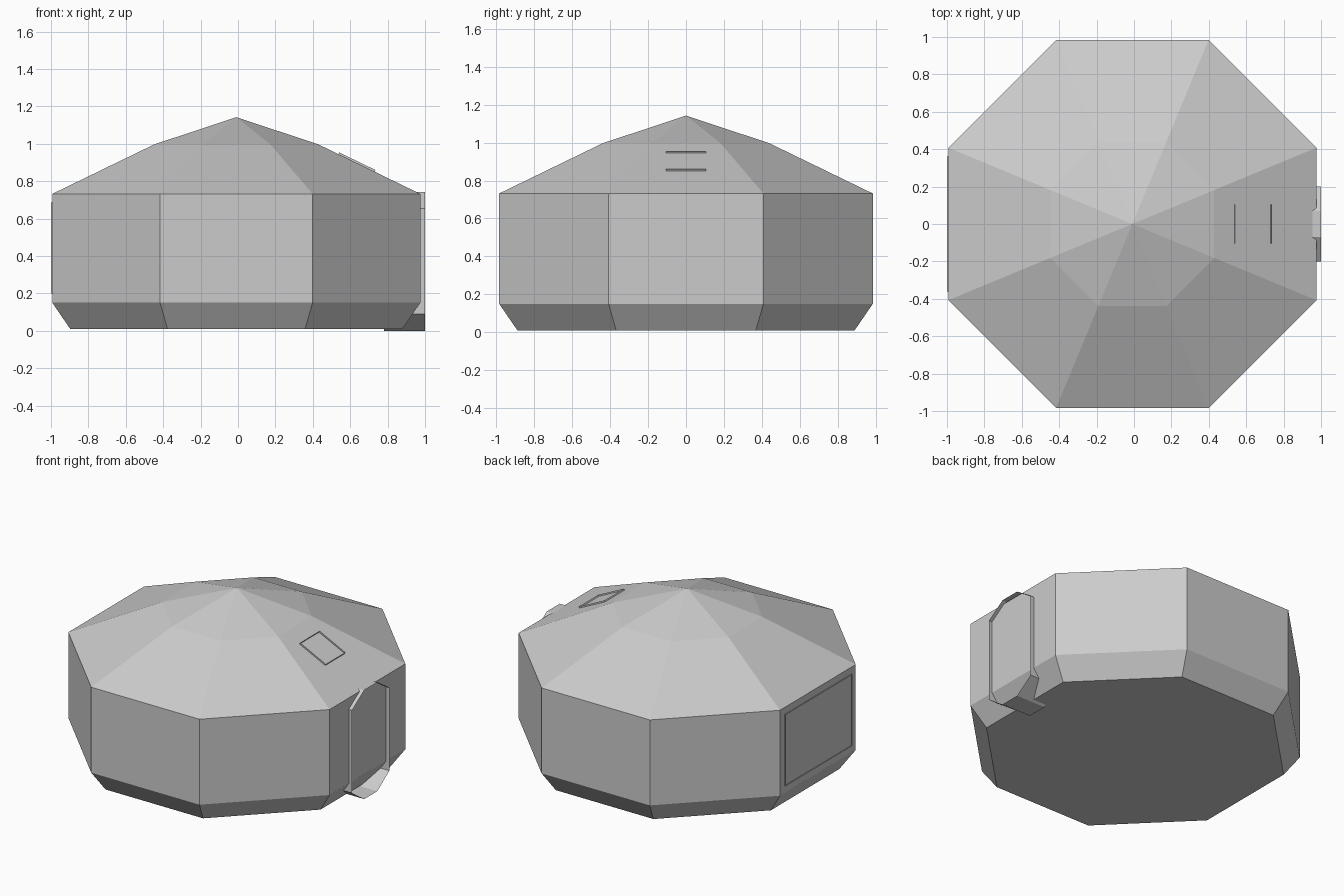
import bpy, bmesh, math
from mathutils import Vector

if "Cube" in bpy.data.objects:
    bpy.data.objects.remove(bpy.data.objects["Cube"], do_unlink=True)

grey = bpy.data.materials.new("light_grey")
grey.use_nodes = True
COLOUR = (0.6, 0.6, 0.6, 1)
grey.diffuse_color = COLOUR
grey.node_tree.nodes["Principled BSDF"].inputs["Base Color"].default_value = COLOUR

CENTRE_X = -0.009


def finish(name, bm):
    bmesh.ops.recalc_face_normals(bm, faces=bm.faces)
    mesh = bpy.data.meshes.new(name)
    bm.to_mesh(mesh)
    bm.free()
    mesh.materials.append(grey)
    obj = bpy.data.objects.new(name, mesh)
    bpy.context.collection.objects.link(obj)
    return obj


def bridge(bm, a, b):
    n = len(a)
    for i in range(n):
        j = (i + 1) % n
        bm.faces.new((a[i], a[j], b[j], b[i]))


def sleeve(name, outline, direction):
    """Open-ended thin sheet swept from an outline."""
    bm = bmesh.new()
    start = [bm.verts.new(p) for p in outline]
    end = [bm.verts.new(p + direction) for p in outline]
    bridge(bm, start, end)
    return finish(name, bm)


# Eight-sided hull: chamfered base, upright walls, two-pitch roof
bm = bmesh.new()
rings = []
for apothem, z in [(0.888, 0.01), (0.984, 0.15), (0.984, 0.732), (0.438, 0.997)]:
    r = apothem / math.cos(math.pi / 8)
    ring = []
    for k in range(8):
        a = math.pi / 8 + k * math.pi / 4
        ring.append(bm.verts.new((CENTRE_X + r * math.cos(a), r * math.sin(a), z)))
    rings.append(ring)
for low, high in zip(rings, rings[1:]):
    bridge(bm, low, high)
bm.faces.new(rings[0])
apex = bm.verts.new((CENTRE_X, 0, 1.142))
for k in range(8):
    bm.faces.new((rings[-1][k], rings[-1][(k + 1) % 8], apex))
finish("hull", bm)

# Door surround: long octagon sleeve passing through the +x wall
half = [(0.07, 0.0), (0.2, 0.09), (0.2, 0.655), (0.07, 0.742)]
door = half + [(-y, z) for y, z in reversed(half)]
sleeve("door_surround", [Vector((0.78, y, z)) for y, z in door], Vector((0.22, 0, 0)))

# Window surround on the -x wall
window = [(-0.36, 0.2), (0.36, 0.2), (0.36, 0.685), (-0.36, 0.685)]
sleeve("window_surround", [Vector((-0.97, y, z)) for y, z in window], Vector((-0.03, 0, 0)))

# Hatch rim standing on the +x roof slope
slope = Vector((0.546, 0, -0.265)).normalized()
normal = Vector((-slope.z, 0, slope.x))
top = Vector((0.429, 0, 0.997))
hatch = [(0.12, -0.105), (0.335, -0.105), (0.335, 0.105), (0.12, 0.105)]
rim = [top + slope * s + Vector((0, y, 0)) - normal * 0.01 for s, y in hatch]
sleeve("hatch_rim", rim, normal * 0.02)
